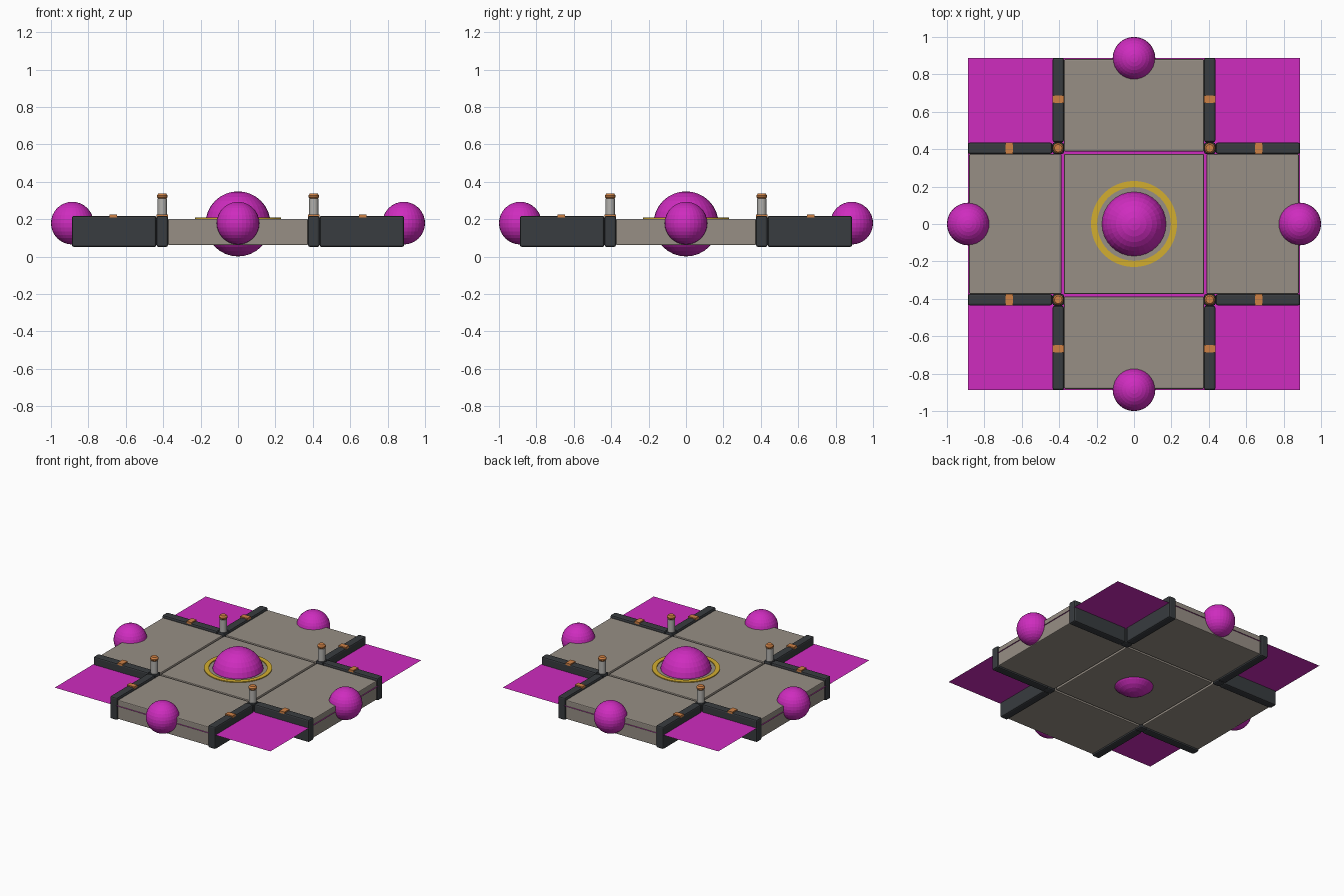
import bpy, math

if "Cube" in bpy.data.objects:
    bpy.data.objects.remove(bpy.data.objects["Cube"])


def material(name, color):
    m = bpy.data.materials.new(name)
    m.diffuse_color = (*color, 1)
    m.use_nodes = True
    m.node_tree.nodes["Principled BSDF"].inputs["Base Color"].default_value = m.diffuse_color
    return m


STONE = material("stone", (0.31, 0.275, 0.235))
DARK = material("dark_metal", (0.04, 0.045, 0.05))
COPPER = material("copper", (0.62, 0.22, 0.06))
MAGENTA = material("magenta", (0.62, 0.025, 0.52))
YELLOW = material("yellow", (0.65, 0.42, 0.03))
STEEL = material("steel", (0.45, 0.44, 0.42))


def finish(name, mat, bevel=0):
    ob = bpy.context.object
    ob.name = name
    ob.data.materials.append(mat)
    if bevel:
        mod = ob.modifiers.new("bevel", 'BEVEL')
        mod.width = bevel
        mod.segments = 2
    return ob


def box(name, x, y, z, mat, bevel=0):
    """Box from (min, max) pairs on each axis."""
    bpy.ops.mesh.primitive_cube_add(size=1, location=[sum(p) / 2 for p in (x, y, z)])
    ob = bpy.context.object
    ob.scale = [p[1] - p[0] for p in (x, y, z)]
    bpy.ops.object.transform_apply(location=False, rotation=False, scale=True)
    return finish(name, mat, bevel)


def sphere(name, loc, r):
    bpy.ops.mesh.primitive_uv_sphere_add(segments=32, ring_count=16, radius=r, location=loc)
    return finish(name, MAGENTA)


def lathe(name, profile, loc, mat, n=20, closed=False):
    """Revolve (radius, z) points; open profiles get end caps."""
    verts = [(r * math.cos(2 * math.pi * i / n), r * math.sin(2 * math.pi * i / n), z)
             for r, z in profile for i in range(n)]
    k = len(profile)
    faces = [(j * n + i, j * n + (i + 1) % n, (j + 1) % k * n + (i + 1) % n, (j + 1) % k * n + i)
             for j in range(k if closed else k - 1) for i in range(n)]
    if not closed:
        faces += [tuple(reversed(range(n))), tuple(range((k - 1) * n, k * n))]
    me = bpy.data.meshes.new(name)
    me.from_pydata(verts, [], faces)
    ob = bpy.data.objects.new(name, me)
    ob.location = loc
    bpy.context.collection.objects.link(ob)
    me.materials.append(mat)
    bpy.ops.object.select_all(action='DESELECT')
    ob.select_set(True)
    bpy.context.view_layer.objects.active = ob
    bpy.ops.object.shade_smooth_by_angle(angle=math.radians(30))
    return ob


def span(sign, a, b):
    return tuple(sorted((sign * a, sign * b)))


# Floor tiles in a cross
TILE_Z, WALL_Z = (0.061, 0.202), (0.052, 0.218)
MID = (-0.374, 0.374)
box("centre_tile", MID, MID, TILE_Z, STONE, 0.006)
for s in (-1, 1):
    arm = span(s, 0.388, 0.881)
    box("arm_tile_x", arm, MID, TILE_Z, STONE, 0.006)
    box("arm_tile_y", MID, arm, TILE_Z, STONE, 0.006)

# Thin sheet running through the tiles
bpy.ops.mesh.primitive_plane_add(size=1.776, location=(0, 0, 0.16))
finish("base_sheet", MAGENTA)

# Walls, straps, corner posts and pins in each inner corner
for sx in (-1, 1):
    for sy in (-1, 1):
        ax, ay = span(sx, 0.375, 0.435), span(sy, 0.375, 0.435)
        box("wall_x", span(sx, 0.437, 0.888), ay, WALL_Z, DARK, 0.01)
        box("wall_y", ax, span(sy, 0.437, 0.888), WALL_Z, DARK, 0.01)
        box("corner_post", ax, ay, WALL_Z, DARK, 0.01)
        box("strap_x", span(sx, 0.647, 0.687), ay, (0.21, 0.226), COPPER)
        box("strap_y", ax, span(sy, 0.647, 0.687), (0.21, 0.226), COPPER)
        corner = (sx * 0.405, sy * 0.405, 0)
        lathe("pin", [(0.025, 0.21), (0.025, 0.31)], corner, STEEL)
        lathe("pin_cap", [(0.02, 0.308), (0.029, 0.318), (0.029, 0.327), (0.02, 0.338)],
              corner, COPPER)

# Yellow ring around the central sphere
lathe("floor_ring", [(0.197, 0.198), (0.23, 0.198), (0.23, 0.208), (0.197, 0.208)],
      (0, 0, 0), YELLOW, 48, closed=True)

# Spheres at the centre and the arm ends
sphere("centre_sphere", (0, 0, 0.175), 0.174)
for i in range(4):
    a = i * math.pi / 2
    sphere("end_sphere", (0.886 * math.cos(a), 0.886 * math.sin(a), 0.179), 0.114)
